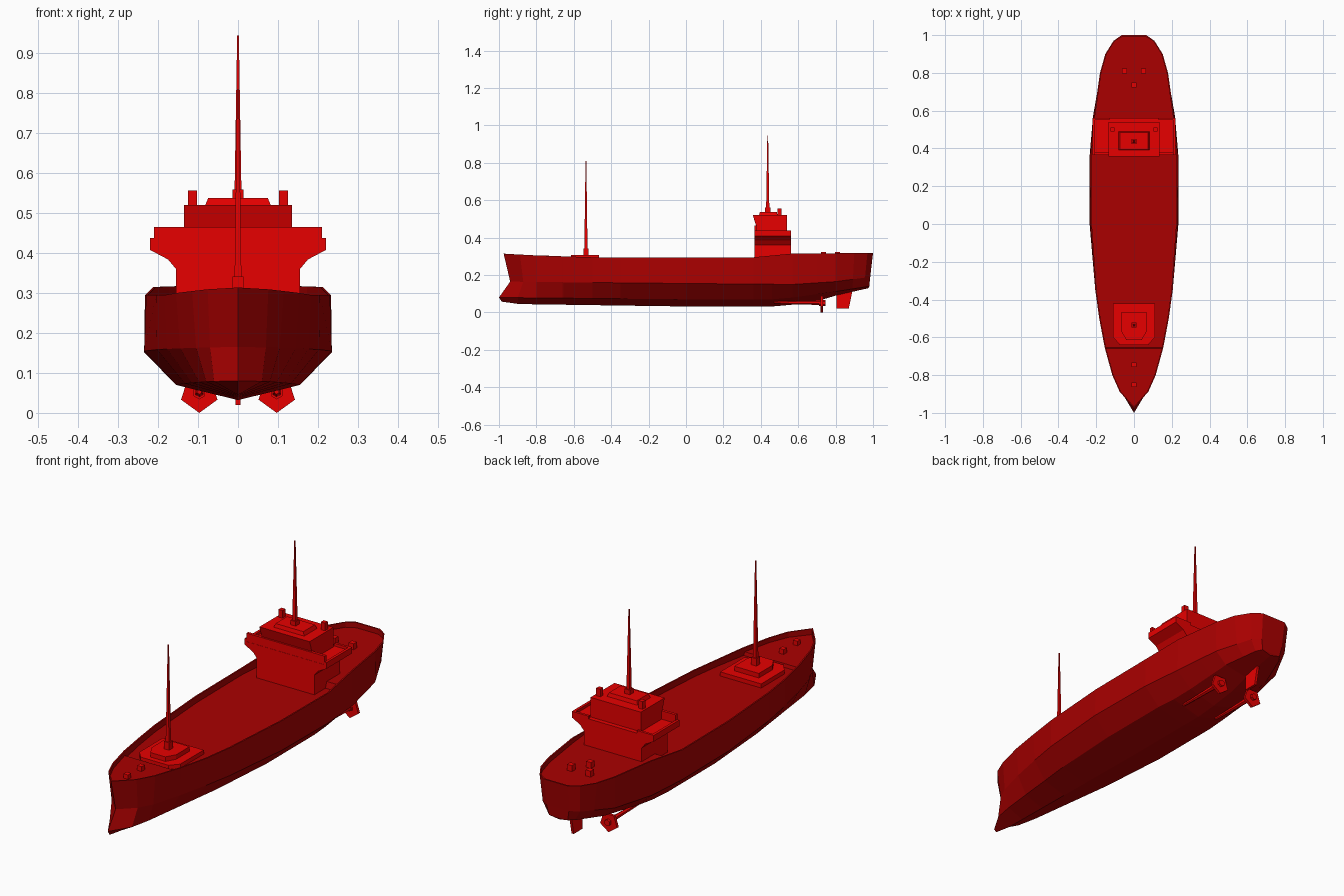
import bpy, bmesh, math
from mathutils import Vector

default = bpy.data.objects.get("Cube")
if default:
    bpy.data.objects.remove(default)


def material(name, colour):
    mat = bpy.data.materials.new(name)
    mat.use_nodes = True
    mat.diffuse_color = colour
    mat.node_tree.nodes["Principled BSDF"].inputs["Base Color"].default_value = colour
    return mat


dark_red = material("dark_red", (0.4, 0, 0, 1))
bright_red = material("bright_red", (0.8, 0, 0, 1))


def finish(name, bm, mat):
    bmesh.ops.remove_doubles(bm, verts=bm.verts, dist=0.0001)
    bmesh.ops.recalc_face_normals(bm, faces=bm.faces)
    mesh = bpy.data.meshes.new(name)
    bm.to_mesh(mesh)
    bm.free()
    mesh.materials.append(mat)
    obj = bpy.data.objects.new(name, mesh)
    bpy.context.collection.objects.link(obj)


def prism(name, outline, axis, low, high, top_scale=1.0):
    """Extrude a 2D outline along an axis, optionally tapering the far end."""
    bm = bmesh.new()
    centre = [sum(c) / len(outline) for c in zip(*outline)]

    def ring(level, scale):
        verts = []
        for p in outline:
            co = [c + (v - c) * scale for v, c in zip(p, centre)]
            co.insert("xyz".index(axis), level)
            verts.append(bm.verts.new(co))
        return verts

    a, b = ring(low, 1.0), ring(high, top_scale)
    bm.faces.new(a)
    bm.faces.new(b)
    for i in range(len(a)):
        j = (i + 1) % len(a)
        bm.faces.new((a[i], a[j], b[j], b[i]))
    finish(name, bm, bright_red)


def box(name, x, y, z, top_scale=1.0):
    outline = [(x[0], y[0]), (x[1], y[0]), (x[1], y[1]), (x[0], y[1])]
    prism(name, outline, "z", z[0], z[1], top_scale)


def small_box(name, x, y, half, z, top_scale=1.0):
    box(name, (x - half, x + half), (y - half, y + half), z, top_scale)


def mirrored(points):
    return points + [(-x, v) for x, v in reversed(points)]


def interp(keys, t):
    for (t0, v0), (t1, v1) in zip(keys, keys[1:]):
        if t <= t1:
            return v0 + (v1 - v0) * (t - t0) / (t1 - t0)
    return keys[-1][1]


# Hull lines: (bow end, stern end, half width keys, height keys)
rim = (-.975, 1.0,
       [(-1, 0), (-.9, .076), (-.8, .115), (-.6, .17), (-.35, .205), (0, .23), (.36, .233),
        (.57, .213), (.8, .18), (.9, .152), (.97, .108), (1, .065)],
       [(-1, .314), (-.8, .305), (-.5, .295), (.36, .295), (.57, .315), (1, .318)])
chine = (-.94, .985,
         [(-1, 0), (-.9, .07), (-.8, .105), (-.6, .16), (-.35, .203), (0, .235), (.36, .235),
          (.57, .217), (.8, .177), (.97, .1), (1, .06)],
         [(-1, .165), (0, .155), (.57, .15), (.8, .165), (1, .19)])
bilge = (-1.0, .98,
         [(-1, 0), (-.9, .06), (-.8, .08), (-.35, .133), (0, .155), (.36, .155),
          (.8, .12), (.97, .07), (1, .05)],
         [(-1, .08), (0, .07), (.5, .07), (.8, .112), (1, .14)])
keel = (-.985, .975, [(-1, 0), (1, 0)],
        [(-1, .058), (-.9, .045), (0, .032), (.5, .032), (.7, .06), (.8, .09), (1, .13)])
deck_height = [(-1, .286), (-.66, .28), (-.655, .264), (.45, .264), (.46, .293), (1, .293)]
stations = [-1, -.9, -.8, -.66, -.655, -.5, -.35, 0, .36, .45, .46, .57, .7, .8, .9, .97, 1]


def line_point(line, t, closed):
    """Point on a hull line; both ends stretch to that line's own bow and stern."""
    bow, stern, widths, heights = line
    y = t
    if abs(t) > .8:
        end = bow if t < 0 else stern
        y = math.copysign(.8 + (abs(t) - .8) / .2 * (abs(end) - .8), t)
    return Vector((0 if closed else interp(widths, t), y, interp(heights, t)))


def section(t, closed):
    """Half section from the deck centre over the bulwark to the keel."""
    outer = [line_point(line, t, closed) for line in (rim, chine, bilge, keel)]
    lip = outer[0].copy()
    lip.x = max(lip.x - .007, 0)
    lip.y = max(min(lip.y, .993), -.966)
    edge = Vector((lip.x, lip.y, interp(deck_height, t)))
    return [Vector((0, edge.y, edge.z)), edge, lip] + outer


hull = bmesh.new()
sections = [section(t, False) for t in stations] + [section(1, True)]
for side in (1, -1):
    grid = [[hull.verts.new((p.x * side, p.y, p.z)) for p in s] for s in sections]
    for a, b in zip(grid, grid[1:]):
        for i in range(len(a) - 1):
            hull.faces.new((a[i], a[i + 1], b[i + 1], b[i]))
bmesh.ops.dissolve_degenerate(hull, dist=0.0001, edges=hull.edges)
finish("hull", hull, dark_red)

# Deckhouse with flared bridge wings
prism("deckhouse", mirrored([(.155, .26), (.155, .36), (.175, .384), (.22, .408), (.22, .425)]),
      "y", .365, .562)
for side, label in ((1, "left"), (-1, "right")):
    box(label + "_wing_rail", sorted((side * .207, side * .22)), (.365, .562), (.42, .438))
    box(label + "_wing_back_rail", sorted((side * .13, side * .22)), (.55, .562), (.42, .438))
    small_box(label + "_funnel", side * .114, .5, .011, (.515, .557))
box("front_wing_rail", (-.21, .21), (.366, .38), (.42, .466))

# Bridge with forward-raked windows, and its roof
prism("bridge", [(.378, .42), (.378, .455), (.357, .52), (.54, .52), (.54, .42)], "x", -.135, .135)
box("bridge_roof", (-.083, .083), (.39, .49), (.518, .538), top_scale=.9)


def mast(name, y, foot, base_top, top):
    small_box(name + "_base", 0, y, .014, (foot, base_top))
    small_box(name, 0, y, .0085, (base_top, top), top_scale=.25)


mast("main_mast", .437, .53, .56, .945)
mast("fore_mast", -.535, .29, .342, .81)

# Stepped platform under the fore mast
prism("fore_platform", mirrored([(.11, -.42), (.11, -.6), (.075, -.64)]), "z", .26, .284)
prism("fore_platform_step", mirrored([(.066, -.465), (.066, -.57), (.04, -.615)]), "z", .28, .306)

# Deck lockers
for name, x, y in (("left_stern_locker", .05, .81), ("right_stern_locker", -.05, .81),
                   ("centre_stern_locker", 0, .735)):
    small_box(name, x, y, .013, (.288, .322))
for name, y in (("aft_bow_locker", -.745), ("front_bow_locker", -.85)):
    small_box(name, 0, y, .012, (.275, .305))

# Rudder
prism("rudder", [(.805, .14), (.805, .02), (.87, .02), (.895, .14)], "x", -.006, .006)


def disc(sides, radius, x, z):
    angles = [2 * math.pi * i / sides - math.pi / 2 for i in range(sides)]
    return [(x + radius * math.cos(a), z + radius * math.sin(a)) for a in angles]


# Twin propellers on shafts
for side, label in ((1, "left"), (-1, "right")):
    x = side * .097
    prism(label + "_propeller", disc(5, .048, x, .048), "y", .72, .733)
    prism(label + "_propeller_hub", disc(6, .016, x, .05), "y", .712, .745)
    prism(label + "_shaft", disc(6, .013, x, .053), "y", .72, .47, top_scale=.5)
